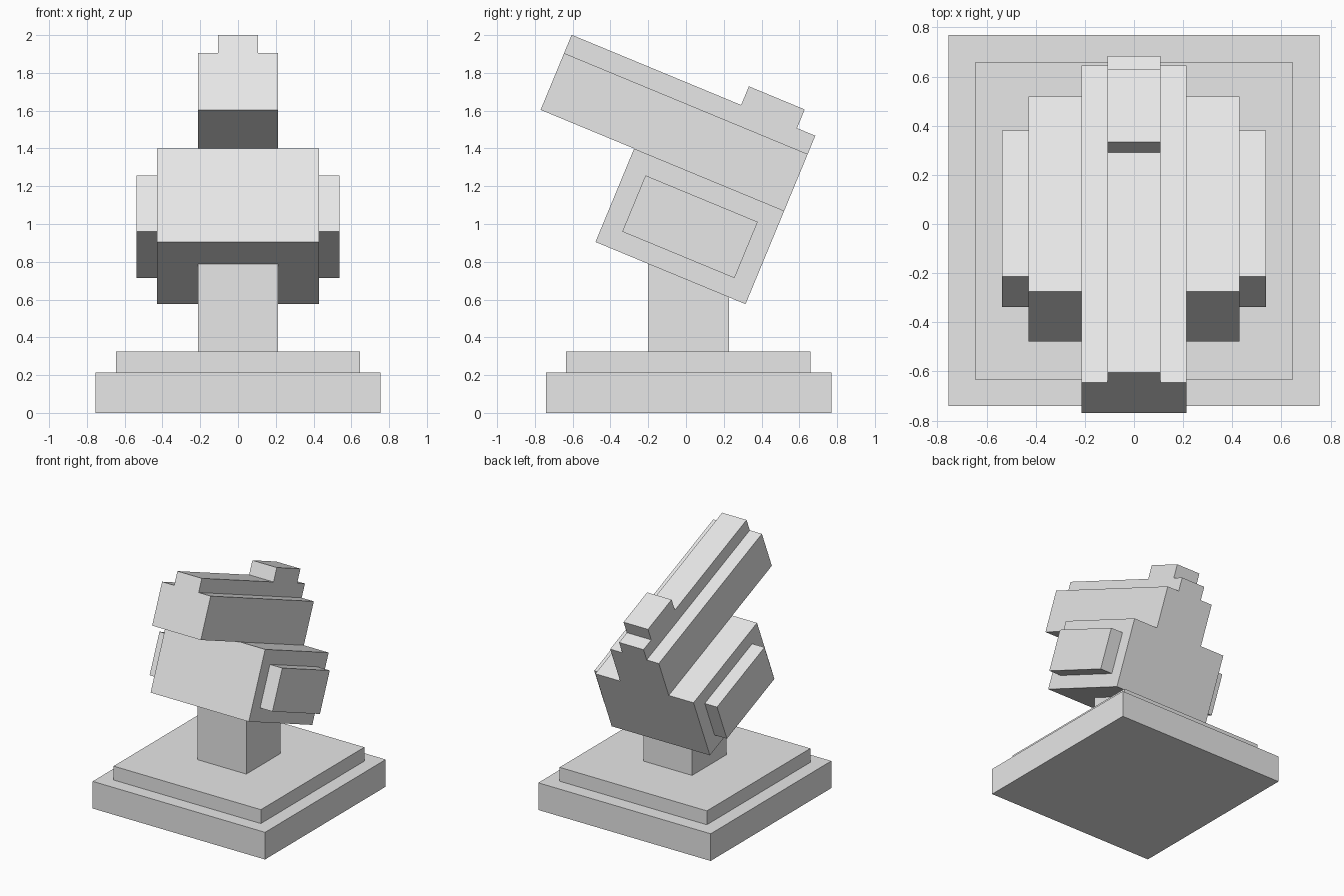
import bpy, math
from mathutils import Matrix, Vector

cube = bpy.data.objects.get("Cube")
if cube:
    bpy.data.objects.remove(cube, do_unlink=True)

# Single flat grey
grey = bpy.data.materials.new("plain_grey")
grey.use_nodes = True
colour = (0.8, 0.8, 0.8, 1.0)
grey.diffuse_color = colour
grey.node_tree.nodes["Principled BSDF"].inputs["Base Color"].default_value = colour

# Tilted frame of the head: origin on the lower back edge of the barrel
TILT = Matrix.Translation((0, 0.52, 1.07)) @ Matrix.Rotation(math.radians(-22.5), 4, 'X')


def box(name, x, y, z, frame=Matrix.Identity(4)):
    """Box spanning the given (min, max) ranges inside a frame."""
    bpy.ops.mesh.primitive_cube_add(size=1)
    ob = bpy.context.object
    ob.name = name
    lo, hi = Vector((x[0], y[0], z[0])), Vector((x[1], y[1], z[1]))
    size = hi - lo
    ob.data.transform(Matrix.Diagonal((*size, 1)))
    ob.matrix_world = frame @ Matrix.Translation((lo + hi) / 2)
    ob.data.materials.append(grey)
    return ob


# Stepped base and post
box("base_plinth", (-0.755, 0.755), (-0.74, 0.77), (0, 0.215))
box("base_step", (-0.645, 0.645), (-0.635, 0.66), (0.215, 0.325))
box("post", (-0.213, 0.213), (-0.20, 0.228), (0.325, 0.85))

# Tilted head
box("body", (-0.43, 0.43), (-0.86, 0), (-0.535, 0), TILT)
box("barrel", (-0.213, 0.213), (-1.396, 0), (0, 0.325), TILT)
box("barrel_rib", (-0.107, 0.107), (-1.396, 0), (0.325, 0.43), TILT)
box("rear_sight", (-0.107, 0.107), (-0.425, -0.105), (0.43, 0.537), TILT)

# Side pods
for side, s in (("left", 1), ("right", -1)):
    box(side + "_pod", sorted((s * 0.43, s * 0.538)), (-0.75, -0.107), (-0.43, -0.108), TILT)
